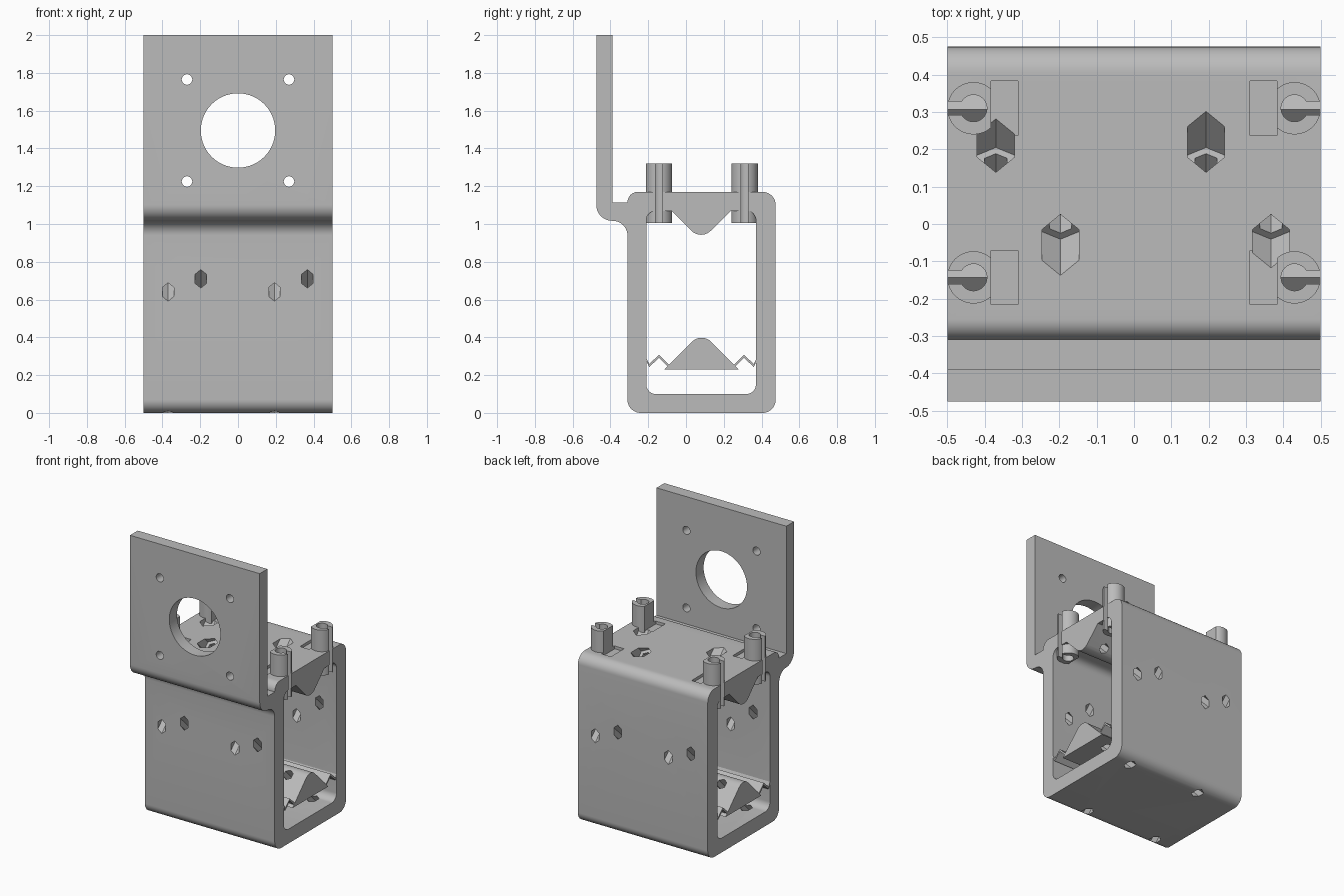
import bpy, bmesh, math
from mathutils import Vector as V

if "Cube" in bpy.data.objects:
    bpy.data.objects.remove(bpy.data.objects["Cube"])

grey = bpy.data.materials.new("plain_grey")
grey.use_nodes = True
grey.diffuse_color = (0.5, 0.5, 0.5, 1)
grey.node_tree.nodes["Principled BSDF"].inputs["Base Color"].default_value = (0.5, 0.5, 0.5, 1)

X, Y, Z = V((1, 0, 0)), V((0, 1, 0)), V((0, 0, 1))


def rounded(corners, steps=10):
    """Polygon from (a, b, radius) corners, with arcs at the rounded ones."""
    out = []
    for i, (a, b, r) in enumerate(corners):
        p = V((a, b))
        if not r:
            out.append(p)
            continue
        d0 = (V(corners[i - 1][:2]) - p).normalized()
        d1 = (V(corners[(i + 1) % len(corners)][:2]) - p).normalized()
        half = d0.angle(d1) / 2
        centre = p + (d0 + d1).normalized() * r / math.sin(half)
        start = p + d0 * r / math.tan(half) - centre
        end = p + d1 * r / math.tan(half) - centre
        sweep = math.pi - 2 * half
        for k in range(steps + 1):
            t = k / steps
            out.append(centre + (start * math.sin((1 - t) * sweep)
                                 + end * math.sin(t * sweep)) / math.sin(sweep))
    return out


def ring(r, n, start=0.0, stop=math.tau, closed=True):
    m = n if closed else n - 1
    return [V((r * math.cos(start + (stop - start) * k / m),
               r * math.sin(start + (stop - start) * k / m))) for k in range(n)]


def prism(bm, pts, origin, u, v, along):
    """Extrude a flat outline lying in the plane u, v."""
    verts = [bm.verts.new(V(origin) + u * p[0] + v * p[1]) for p in pts]
    face = bm.faces.new(verts)
    new = bmesh.ops.extrude_face_region(bm, geom=[face])["geom"]
    bmesh.ops.translate(bm, vec=along, verts=[g for g in new if isinstance(g, bmesh.types.BMVert)])


def make(name, prisms):
    bm = bmesh.new()
    for p in prisms:
        prism(bm, *p)
    bmesh.ops.recalc_face_normals(bm, faces=bm.faces)
    me = bpy.data.meshes.new(name)
    bm.to_mesh(me)
    bm.free()
    me.materials.append(grey)
    ob = bpy.data.objects.new(name, me)
    bpy.context.collection.objects.link(ob)
    return ob


def finish(ob, cutters=()):
    bpy.ops.object.select_all(action='DESELECT')
    bpy.context.view_layer.objects.active = ob
    ob.select_set(True)
    for c in cutters:
        mod = ob.modifiers.new("cut", 'BOOLEAN')
        mod.object, mod.solver = c, 'EXACT'
        bpy.ops.object.modifier_apply(modifier=mod.name)
    bpy.ops.object.shade_smooth_by_angle(angle=math.radians(28))


def side_profile(pts, half=0.5):
    return (pts, (-half, 0, 0), Y, Z, X * 2 * half)


# Bracket: box section with an upright mounting plate, and its cavity
outer = rounded([(-.31, 0, .07), (.475, 0, .07), (.475, 1.17, .07), (-.31, 1.17, .055),
                 (-.31, 1.113, 0), (-.39, 1.113, 0), (-.39, 2, 0), (-.475, 2, 0),
                 (-.475, 1.017, .084), (-.31, 1.017, .078)])
inner = rounded([(-.21, .1, .05), (.37, .1, .05), (.37, 1.07, .05), (.237, 1.07, 0),
                 (.08, .913, .072), (-.077, 1.07, 0), (-.21, 1.07, .05)])
bracket = make("bracket", [side_profile(outer)])
cavity = make("cavity_cutter", [side_profile(inner, .6)])

# Holes in the mounting plate
holes = [(ring(.197, 64), (0, -.6, 1.495), X, Z, Y * .3)]
holes += [(ring(.028, 24), (sx * .27, -.6, 1.495 + sz * .27), X, Z, Y * .3)
          for sx in (-1, 1) for sz in (-1, 1)]
plate_holes = make("plate_hole_cutter", holes)

# Slanted hexagonal tunnels, with wider pockets where they leave the top
MID = .082
tunnels, pockets = [], []
for s, columns in ((1, (-.37, .193)), (-1, (-.197, .367))):
    axis = V((0, s, 1)).normalized()
    across = V((0, s, -1)).normalized()
    for x in columns:
        for z in (1.032, .318):
            start = V((x, MID, z)) - axis * .75
            tunnels.append((ring(.0345, 6), start, across, X, axis * (.95 if z > 1 else 1.5)))
        seat = V((x, MID + s * .082, 1.114))
        pockets.append((ring(.0577, 6), seat, across, X, axis * .25))
tunnel_cut = make("tunnel_cutter", tunnels)
pocket_cut = make("pocket_cutter", pockets)

# Slotted posts, flat on the inner side, each beside a shallow recess
posts, keyholes, recesses = [], [], []
flat = math.acos(.047 / .07)
slot = math.asin(.018 / .036)
for s in (-1, 1):
    for y in (.31, -.143):
        body = ring(.07, 44, flat, math.tau - flat, False)
        key = ring(.036, 30, math.pi + slot, 3 * math.pi - slot, False)
        key += [V((-.12, .018)), V((-.12, -.018))]
        base = V((s * .43, y, 1.005))
        posts.append((body, base, X * -s, Y, Z * .315))
        keyholes.append((key, base - Z * .1, X * -s, Y, Z * .5))
        box = [(-.0725, -.0725), (0, -.0725), (0, .0725), (-.0725, .0725)]
        recesses.append((box, (s * .383, y, 1.15), X * s, Y, Z * .1))
post_ob = make("slotted_posts", posts)
key_cut = make("keyhole_cutter", keyholes)
recess_cut = make("recess_cutter", recesses)

# Loose lower wedge
wedge = make("lower_wedge", [side_profile(rounded(
    [(-.114, .23, 0), (.279, .23, 0), (MID, .427, .07)]))])

# Zigzag springs joining the wedge to the walls
zig = [(-.215, .283), (-.195, .243), (-.143, .291), (-.09, .24)]
strips = []
for s in (1, -1):
    line = [(MID + s * (y - MID), z) for y, z in zig]
    strips.append(side_profile(line + [(y, z + .016) for y, z in reversed(line)]))
springs = make("zigzag_springs", strips)

finish(bracket, [cavity, plate_holes, tunnel_cut, pocket_cut, key_cut, recess_cut])
finish(post_ob, [key_cut])
finish(wedge, [tunnel_cut])
finish(springs)

for c in (cavity, plate_holes, tunnel_cut, pocket_cut, key_cut, recess_cut):
    bpy.data.objects.remove(c)
